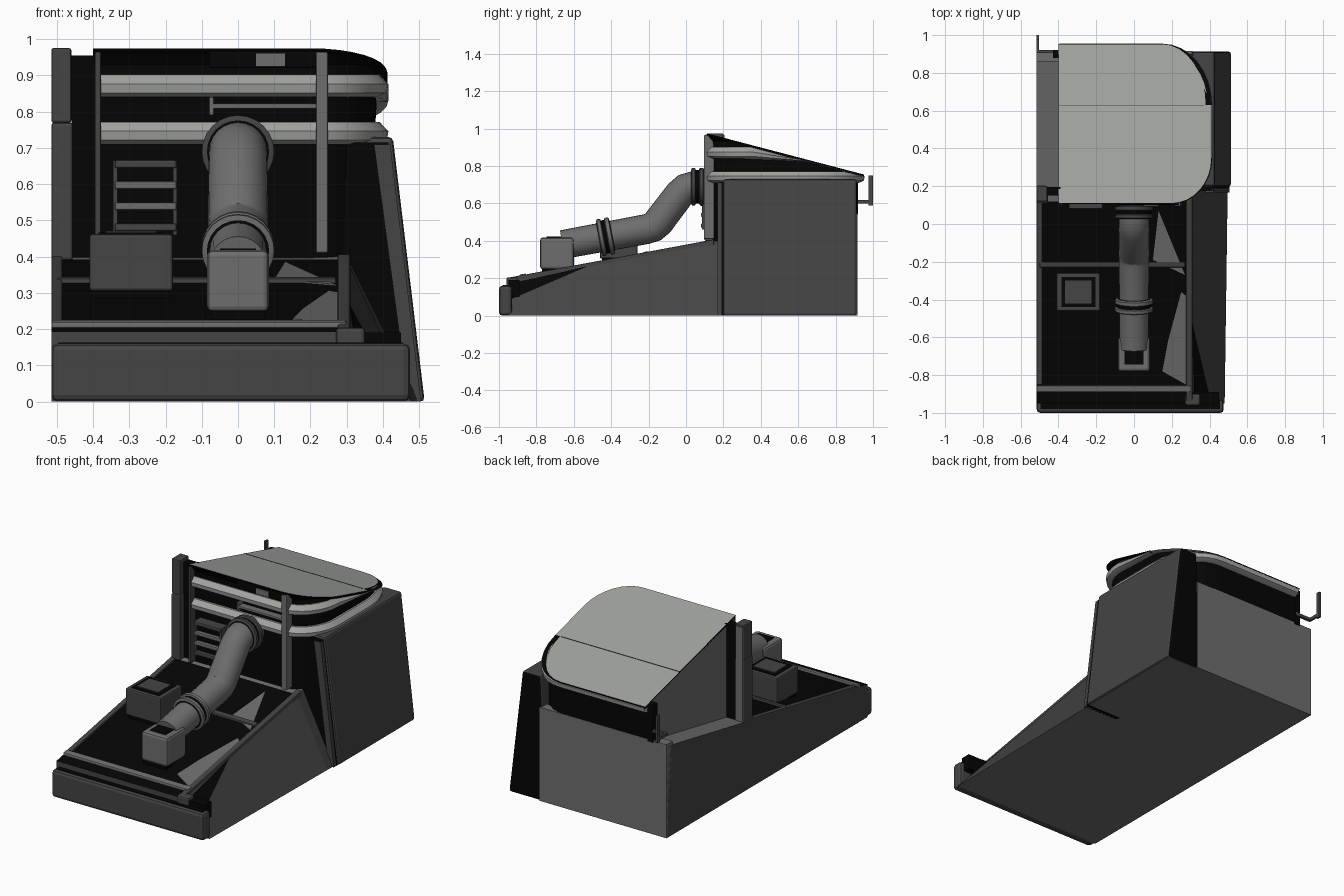
import bpy, bmesh, math
from mathutils import Vector

cube = bpy.data.objects.get("Cube")
if cube:
    bpy.data.objects.remove(cube, do_unlink=True)


def material(name, r, g, b):
    m = bpy.data.materials.new(name)
    m.use_nodes = True
    m.diffuse_color = (r, g, b, 1)
    bsdf = next(n for n in m.node_tree.nodes if n.type == 'BSDF_PRINCIPLED')
    bsdf.inputs["Base Color"].default_value = (r, g, b, 1)
    return m


BLACK = material("soot black", .0015, .0015, .0015)
DARK = material("dark grey", .058, .058, .058)
MID = material("mid grey", .155, .155, .155)
LIGHT = material("pale grey", .355, .37, .345)


def deck(y):
    """Height of the sloping deck."""
    return .193 + .186 * (y + .95)


def roof(y):
    """Height of the sloping roof."""
    return .975 - .262 * (y - .11)


def loft(name, rings, mats, bevel=0, smooth=None, rule=None):
    """Closed solid through rings of equal point count; rule picks a material per face."""
    bm = bmesh.new()
    loops = [[bm.verts.new(p) for p in ring] for ring in rings]
    n = len(loops[0])
    for a, b in zip(loops, loops[1:]):
        for i in range(n):
            j = (i + 1) % n
            bm.faces.new((a[i], a[j], b[j], b[i]))
    bm.faces.new(loops[0][::-1])
    bm.faces.new(loops[-1])
    bmesh.ops.recalc_face_normals(bm, faces=bm.faces[:])
    if rule:
        bm.normal_update()
        for f in bm.faces:
            f.material_index = int(rule(f))
    me = bpy.data.meshes.new(name)
    bm.to_mesh(me)
    bm.free()
    for m in mats:
        me.materials.append(m)
    if smooth:
        for p in me.polygons:
            p.use_smooth = True
        me.set_sharp_from_angle(angle=math.radians(smooth))
    ob = bpy.data.objects.new(name, me)
    bpy.context.collection.objects.link(ob)
    if bevel:
        mod = ob.modifiers.new("edge", 'BEVEL')
        mod.width, mod.segments = bevel, 2
    return ob


def box(name, x, y, z, mat, bevel=0, follow=False):
    """Box from ranges; follow rides on the deck."""
    def ring(h):
        pts = [(x[0], y[0]), (x[1], y[0]), (x[1], y[1]), (x[0], y[1])]
        return [(px, py, h + (deck(py) if follow else 0)) for px, py in pts]
    return loft(name, [ring(z[0]), ring(z[1])], [mat], bevel)


def outline(d, left):
    """Plan of the rear housing, rounded on the +x side, grown by d."""
    pts = [(left, .125 - d)]
    for i in range(9):
        a = math.pi / 2 * i / 8
        pts.append((.2 + (.195 + d) * math.sin(a), .35 - (.225 + d) * math.cos(a)))
    for i in range(9):
        a = math.pi / 2 * i / 8
        pts.append((.15 + (.245 + d) * math.cos(a), .63 + (.305 + d) * math.sin(a)))
    pts.append((left, .935 + d))
    return pts


def housing(name, levels, mats, left, **kw):
    """Housing layers, kept between the deck and the roof."""
    rings = [[(x, y, max(min(z, roof(y) - .004 - .002 * (len(levels) - i)), deck(y)))
              for x, y in outline(d, left)] for i, (z, d) in enumerate(levels)]
    return loft(name, rings, mats, **kw)


def tube(name, path, mat, sides=24):
    """Round tube along (y, z, radius) points."""
    rings = []
    for i, (y, z, r) in enumerate(path):
        a, b = path[max(i - 1, 0)], path[min(i + 1, len(path) - 1)]
        t = Vector((b[0] - a[0], b[1] - a[1])).normalized()
        rings.append([(r * math.cos(k * math.tau / sides),
                       y - t.y * r * math.sin(k * math.tau / sides),
                       z + t.x * r * math.sin(k * math.tau / sides)) for k in range(sides)])
    return loft(name, rings, [mat], smooth=35)


def base_rule(f):
    """Dark flanks, black front deck, mid grey shelf and underside."""
    if f.normal.z > .9 and f.calc_center_median().y < .12:
        return 1
    return 2 if abs(f.normal.z) > .9 else 0


# Wedge base
L = -.515
sections = []
for y, w in ((-.95, .48), (.12, .495), (.905, .5)):
    sections.append([(L, y, 0), (w, y, 0), (.3, y, deck(y)), (L, y, deck(y))])
loft("wedge_base", sections, [DARK, BLACK, MID], rule=base_rule)
box("front_lip", (L, .475), (-1, -.93), (0, .16), DARK, .018)
box("lip_top", (L + .02, .455), (-.98, -.93), (.155, .163), BLACK)
box("front_gutter", (L, .45), (-.95, -.89), (.1, .19), BLACK)
box("front_strip", (L, .3), (-.89, -.855), (-.02, .015), MID, .006, True)
box("corner_bracket", (.27, .35), (-.96, -.9), (.13, .205), DARK, .01)
box("side_rim", (.275, .31), (-.95, .15), (-.04, .01), DARK, .006, True)
box("left_rim", (L, -.485), (-.85, .12), (-.04, .01), DARK, .004, True)
box("deck_rail", (-.5, .27), (-.23, -.2), (-.02, .012), DARK, .004, True)


# Pale patches on the deck and a black streak on the flank
def patch(name, pts):
    loft(name, [[(x, y, deck(y) + h) for x, y in pts] for h in (-.002, .004)], [MID])


patch("rear_deck_patch", [(.1, -.19), (.27, -.27), (.13, .07)])
patch("front_deck_patch", [(.15, -.78), (.275, -.85), (.275, -.38), (.25, -.36), (.18, -.62)])
streak = [(-.93, .09), (-.93, .175), (-.53, .262)]
loft("flank_streak", [[(.483 - .183 * z / deck(y) + h, y, z) for y, z in streak]
                      for h in (-.002, .005)], [BLACK])

# Leaning side block with a seal and trim on its front edge
loft("side_block", [
    [(.28, .2, 0), (.515, .2, 0), (.515, .912, 0), (.28, .912, 0)],
    [(.31, .2, .73), (.427, .2, .73), (.427, .912, .73), (.31, .912, .73)]],
    [DARK, BLACK], .012, rule=lambda f: f.normal.y > .9)
loft("block_front_seal", [
    [(.28, .175, 0), (.505, .175, 0), (.505, .21, 0), (.28, .21, 0)],
    [(.3, .175, .715), (.415, .175, .715), (.415, .21, .715), (.3, .21, .715)]], [BLACK])
loft("block_front_trim", [
    [(.47, .168, 0), (.505, .168, 0), (.505, .19, 0), (.47, .19, 0)],
    [(.375, .168, .71), (.42, .168, .71), (.42, .19, .71), (.375, .19, .71)]], [DARK])

# Back panel
box("back_panel", (L, .31), (.86, .916), (0, .55), MID)

# Rear housing, ribs and two roof panels
housing("housing_body", [(.38, -.02), (.7, -.02), (.93, -.012), (2, .018)], [BLACK, MID],
        -.4, rule=lambda f: f.normal.x < -.9)
for name, z in (("lower_rib", .71), ("upper_rib", .84)):
    housing(name, [(z, -.01), (z + .012, .016), (z + .036, .02), (z + .062, -.005)],
            [LIGHT], -.394, smooth=25)
front_panel = outline(.014, -.4)[:11] + [(-.4, .63)]
rear_panel = [(x - .12 * max(0, x - .15), y) for x, y in outline(.016, -.4)[10:]] + [(-.4, .63)]
for name, plan in (("front_roof_panel", front_panel), ("rear_roof_panel", rear_panel)):
    loft(name, [[(x, y, roof(y) + h) for x, y in plan] for h in (-.012, 0)],
         [LIGHT, BLACK], rule=lambda f: f.normal.z < .5)
box("roof_seam", (-.4, .37), (.627, .631), (.82, roof(.627) + .001), DARK)
box("front_crest", (-.08, .24), (.1, .125), (.92, .968), BLACK, .006)
box("crest_plate", (.05, .13), (.096, .11), (.925, .96), MID)

# Posts on the front wall
box("right_post", (.215, .248), (.095, .15), (.41, .965), MID, .005)
box("left_post", (-.395, -.378), (.1, .15), (.4, .965), DARK, .004)
box("edge_post_lower", (L, -.455), (.11, .2), (.39, .77), DARK, .008)
box("edge_post_upper", (L, -.46), (.12, .2), (.77, .975), DARK, .005)
box("edge_post_back", (-.512, -.465), (.198, .205), (.41, .965), MID)
box("edge_post_filler", (-.46, -.39), (.15, .195), (.38, .955), BLACK)
box("wall_strip", (-.08, .22), (.1, .15), (.808, .822), MID, .004)
box("wall_strip_end", (-.08, -.066), (.1, .15), (.79, .84), MID, .004)

# Vent with slats
box("vent_back", (-.34, -.175), (.1, .15), (.47, .655), BLACK)
for side, x in (("left", -.18), ("right", -.345)):
    box("vent_frame_" + side, (x, x + .012), (.085, .15), (.46, .665), DARK)
for i in range(4):
    z = .47 + i * .058
    box("vent_slat_%d" % i, (-.34, -.17), (.08, .145), (z, z + .022),
        MID if i in (1, 2) else DARK, .005)

# Deck box with a framed lid on a black foot
box("deck_box_foot", (-.4, -.19), (-.45, -.27), (.27, .32), BLACK)
box("deck_box", (-.41, -.18), (-.46, -.26), (.305, .462), DARK, .008)
box("deck_box_frame", (-.385, -.205), (-.44, -.28), (.455, .466), BLACK)
box("deck_box_lid", (-.365, -.225), (-.42, -.3), (.46, .471), DARK)

# Exhaust pipe
tube("pipe", [(.13, .69, .08), (.03, .69, .08), (0, .682, .08), (-.03, .655, .081),
              (-.15, .497, .083), (-.175, .475, .082), (-.21, .463, .08), (-.66, .38, .077)], MID)


# Flanges: a black sleeve between two rings
def flange(name, y, z, slope, mat):
    def part(label, y0, y1, r, m):
        tube(name + label, [(v, z + (v - y) * slope, q) for v, q in
                            ((y0, r - .008), (y0 + .004, r), (y1 - .004, r), (y1, r - .008))], m)
    part("_sleeve", y - .036, y + .036, .09, BLACK)
    part("_front_ring", y - .034, y - .01, .1, mat)
    part("_rear_ring", y + .008, y + .034, .1, mat)


flange("wall_flange", .062, .69, 0, DARK)
flange("mid_flange", -.43, .422, .184, MID)

# Pipe outlet box
box("outlet_foot", (-.075, .075), (-.77, -.61), (.2, .26), BLACK)
box("outlet_box", (-.085, .085), (-.78, -.6), (.248, .418), MID, .015)
box("outlet_slot", (-.05, .05), (-.745, -.66), (.413, .422), BLACK)

# Rear bracket at the flat side
box("bracket_block", (-.43, -.395), (.88, .92), (.54, .76), BLACK)
box("bracket_rail", (L, -.4), (.905, .92), (.6, .618), DARK)
box("bracket_arm", (L, -.503), (.91, .98), (.6, .618), DARK)
box("bracket_plate", (L, -.503), (.975, 1), (.59, .75), DARK)
